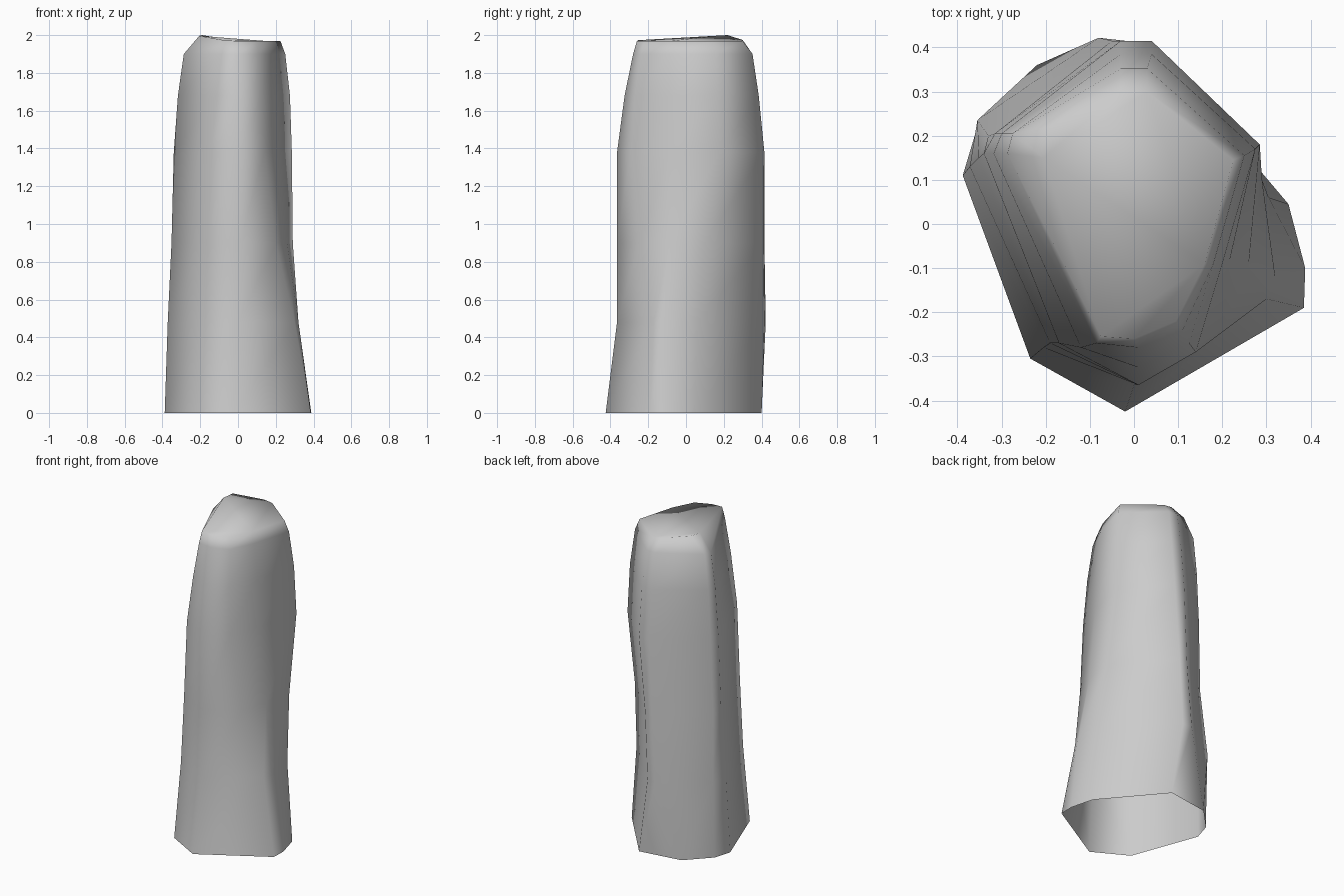
import bpy, bmesh

# Horizontal outlines of the stone pillar, counter-clockwise from the front ridge
RINGS = [
    (0.00, [(-.02, -.425), (.385, -.19), (.388, -.10), (.35, .045), (.05, .40),
            (-.22, .36), (-.355, .22), (-.388, .11), (-.235, -.305)]),
    (0.48, [(0, -.365), (.30, -.17), (.32, -.12), (.305, .06), (-.02, .415),
            (-.08, .422), (-.355, .235), (-.372, .13), (-.205, -.28)]),
    (0.90, [(.01, -.365), (.20, -.245), (.26, -.09), (.29, .10), (0, .41),
            (-.05, .415), (-.33, .20), (-.352, .15), (-.19, -.27)]),
    (1.38, [(.01, -.365), (.14, -.29), (.215, -.09), (.285, .18), (.04, .415),
            (-.03, .415), (-.315, .205), (-.34, .16), (-.17, -.27)]),
    (1.68, [(.01, -.325), (.125, -.27), (.20, -.09), (.275, .17), (.04, .385),
            (-.03, .385), (-.30, .205), (-.318, .16), (-.12, -.28)]),
    (1.90, [(.01, -.28), (.11, -.24), (.18, -.09), (.25, .155), (.03, .352),
            (-.03, .352), (-.275, .205), (-.287, .16), (-.085, -.27)]),
]
# Slightly tilted crown outline
CROWN = [(0, -.26), (.095, -.22), (.16, -.09), (.225, .145), (.03, .30),
         (-.03, .30), (-.19, .22), (-.205, .15), (-.075, -.255)]


def crown_z(x, y):
    return min(2.0, 1.968 + .032 * max(0, -x / .19) * (.4 + max(0, y) * 2.75))


bm = bmesh.new()
loops = [[bm.verts.new((x, y, z)) for x, y in pts] for z, pts in RINGS]
loops.append([bm.verts.new((x, y, crown_z(x, y))) for x, y in CROWN])

# Skin the sides, leaving the base open
for low, high in zip(loops, loops[1:]):
    n = len(low)
    for i in range(n):
        j = (i + 1) % n
        bm.faces.new((low[i], low[j], high[j], high[i]))

# Faceted crown
bmesh.ops.triangulate(bm, faces=[bm.faces.new(loops[-1])])
bmesh.ops.recalc_face_normals(bm, faces=bm.faces)

mesh = bpy.data.meshes.new("stone_pillar")
bm.to_mesh(mesh)
bm.free()
pillar = bpy.data.objects.new("stone_pillar", mesh)
bpy.context.collection.objects.link(pillar)
bpy.context.view_layer.objects.active = pillar
pillar.select_set(True)
bpy.ops.object.shade_smooth_by_angle(angle=2.5)
